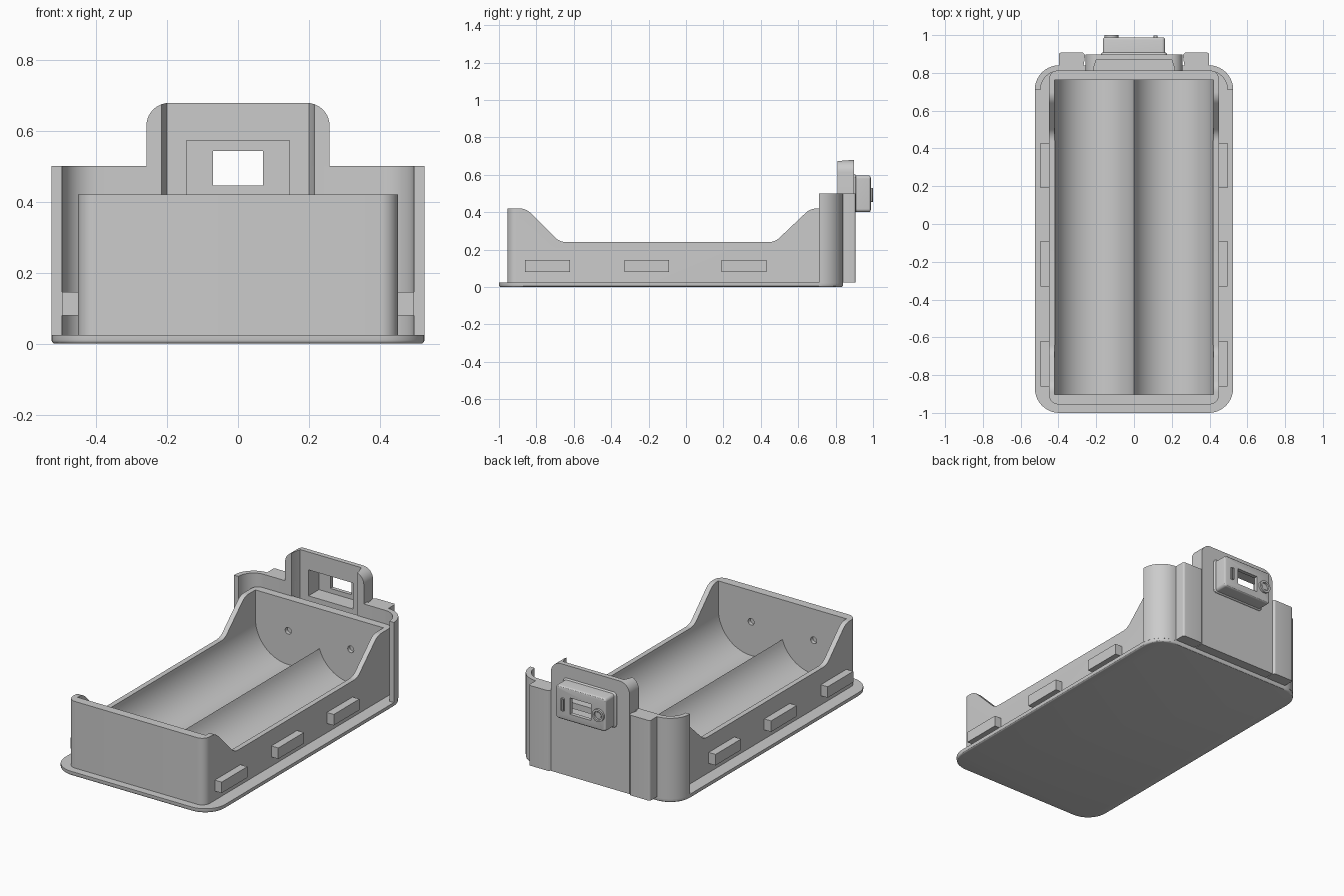
import bpy, bmesh, math
from mathutils import Vector

if "Cube" in bpy.data.objects:
    bpy.data.objects.remove(bpy.data.objects["Cube"])

grey = bpy.data.materials.new("light_grey_plastic")
grey.diffuse_color = (0.6, 0.6, 0.6, 1)
grey.use_nodes = True
grey.node_tree.nodes["Principled BSDF"].inputs["Base Color"].default_value = grey.diffuse_color


def fillet(corners, n=10):
    """Closed outline from (u, v) or (u, v, radius) corners."""
    out = []
    for i, c in enumerate(corners):
        p = Vector(c[:2])
        if len(c) < 3:
            out.append(p)
            continue
        a = (Vector(corners[i - 1][:2]) - p).normalized()
        b = (Vector(corners[(i + 1) % len(corners)][:2]) - p).normalized()
        half = a.angle(b) / 2
        centre = p + (a + b).normalized() * (c[2] / math.sin(half))
        t = c[2] / math.tan(half)
        s, e = p + a * t - centre, p + b * t - centre
        sweep = math.pi - 2 * half
        for k in range(n + 1):
            f = k / n
            d = (s * math.sin((1 - f) * sweep) + e * math.sin(f * sweep)) / math.sin(sweep)
            out.append(centre + d)
    return out


def rect(u0, u1, v0, v1, r=0):
    pts = [(u0, v0), (u1, v0), (u1, v1), (u0, v1)]
    return fillet([(*p, r) for p in pts]) if r else pts


def circle(u, v, r, n=32):
    return [(u + r * math.cos(2 * math.pi * k / n), v + r * math.sin(2 * math.pi * k / n))
            for k in range(n)]


def prism(name, outline, axis, lo, hi, soft_end=None, soft=0.0):
    """Extrude an outline along an axis; optionally round the rim at soft_end."""
    place = {"x": lambda u, v, w: (w, u, v),
             "y": lambda u, v, w: (u, w, v),
             "z": lambda u, v, w: (u, v, w)}[axis]
    bm = bmesh.new()
    rings = [[bm.verts.new(place(p[0], p[1], w)) for p in outline] for w in (lo, hi)]
    n = len(outline)
    for i in range(n):
        j = (i + 1) % n
        bm.faces.new((rings[0][i], rings[0][j], rings[1][j], rings[1][i]))
    bm.faces.new(rings[0])
    bm.faces.new(rings[1])
    bmesh.ops.recalc_face_normals(bm, faces=bm.faces)
    if soft:
        rim = set(rings[0] if soft_end == lo else rings[1])
        edges = [e for e in bm.edges if all(v in rim for v in e.verts)]
        bmesh.ops.bevel(bm, geom=edges, offset=soft, segments=3, profile=0.5, affect="EDGES")
    me = bpy.data.meshes.new(name)
    bm.to_mesh(me)
    bm.free()
    me.materials.append(grey)
    ob = bpy.data.objects.new(name, me)
    bpy.context.collection.objects.link(ob)
    return ob


def cut(ob, cutters):
    for c in cutters:
        m = ob.modifiers.new("cut", "BOOLEAN")
        m.operation, m.solver, m.object = "DIFFERENCE", "EXACT", c
    dg = bpy.context.evaluated_depsgraph_get()
    me = bpy.data.meshes.new_from_object(ob.evaluated_get(dg))
    ob.modifiers.clear()
    ob.data = me


helpers = []


def cutter(*args):
    ob = prism("cutter", *args)
    ob.hide_render = True
    helpers.append(ob)
    return ob


# Base plate with a softened lower rim
prism("base_plate", rect(-0.525, 0.525, -1, 0.84, 0.13), "z", 0, 0.025, 0, 0.01)

# Tray: rounded block, lowered sides, two round troughs, contact dimples
tray = prism("cell_tray", rect(-0.45, 0.45, -0.955, 0.815, 0.05), "z", 0.02, 0.42)
sides = cutter(fillet([(-1.1, 0.42001), (-0.855, 0.42001, 0.085), (-0.675, 0.24, 0.085),
                       (0.475, 0.24, 0.085), (0.665, 0.42001, 0.085), (1.1, 0.42001),
                       (1.1, 0.7), (-1.1, 0.7)]), "x", -0.7, 0.7)
R, CX, CZ = 0.215, 0.205, 0.25
ridge = math.acos(CX / R)
arc = [(CX + R * math.cos(t), CZ - R * math.sin(t))
       for t in [k / 32 * (math.pi - ridge) for k in range(33)]]
arc[-1] = (0, arc[-1][1])
trough = [(0.42, 0.7)] + arc + [(-x, z) for x, z in reversed(arc[:-1])] + [(-0.42, 0.7)]
cavity = cutter(trough, "y", -0.903, 0.763)
dimples = [cutter(circle(sx * CX, 0.235, 0.02, 20), "y", y0, y1)
           for sx in (-1, 1) for y0, y1 in ((-0.925, -0.89), (0.75, 0.785))]
cut(tray, [sides, cavity] + dimples)

# Side clips
for sx, side in ((-1, "left"), (1, "right")):
    for i, y in enumerate((-0.74, -0.21, 0.31)):
        lo, hi = sorted((sx * 0.44, sx * 0.495))
        prism(f"{side}_clip_{i + 1}", rect(y - 0.12, y + 0.12, 0.08, 0.145), "x", lo, hi)

# Wrap-around rear wall
rear = prism("rear_wall", fillet([(0.525, 0.71), (0.525, 0.84, 0.128), (-0.525, 0.84, 0.128),
                                  (-0.525, 0.71), (-0.495, 0.71), (-0.495, 0.81, 0.098),
                                  (0.495, 0.81, 0.098), (0.495, 0.71)]), "z", 0.02, 0.5)

# Raised rear panel, board slot, connector pocket and window
panel = prism("rear_panel", fillet([(-0.258, 0.025), (0.258, 0.025), (0.258, 0.678, 0.065),
                                    (-0.258, 0.678, 0.065)]), "y", 0.81, 0.897)
slot = cutter([(-0.217, 0.79), (0.217, 0.79), (0.213, 0.83), (0.2, 0.868),
               (-0.2, 0.868), (-0.213, 0.83)], "z", 0.035, 0.9)
pocket = cutter(rect(-0.145, 0.145, 0.418, 0.572), "y", 0.79, 0.965)
window = cutter(rect(-0.07, 0.07, 0.445, 0.542), "y", 0.79, 1.1)
cut(rear, [slot])
cut(panel, [slot, pocket])

# Connector housing on the back, with a flared foot
housing = prism("connector_housing", rect(-0.165, 0.165, 0.4, 0.597, 0.018), "y",
                0.88, 0.988, 0.988, 0.012)
foot = prism("housing_foot", rect(-0.174, 0.174, 0.394, 0.603, 0.02), "y",
             0.885, 0.908, 0.908, 0.008)
cut(housing, [pocket, window])
cut(foot, [pocket])

# Button ring and indicator frame
ring = prism("button_ring", circle(-0.12, 0.492, 0.037), "y", 0.98, 1.0)
cut(ring, [cutter(circle(-0.12, 0.492, 0.025), "y", 0.97, 1.1)])
prism("button", circle(-0.12, 0.492, 0.017, 24), "y", 0.98, 0.993)
frame = prism("indicator_frame", rect(0.104, 0.124, 0.455, 0.53, 0.005), "y", 0.98, 0.998)
cut(frame, [cutter(rect(0.109, 0.119, 0.46, 0.525), "y", 0.99, 1.1)])

# Vertical rear blocks beside the panel
for sx, side in ((-1, "left"), (1, "right")):
    prism(f"{side}_rear_block",
          fillet([(sx * 0.27, 0.82), (sx * 0.258, 0.895), (sx * 0.27, 0.907, 0.006),
                  (sx * 0.398, 0.907, 0.012), (sx * 0.398, 0.82)], 4), "z", 0.025, 0.5)

# Remove helpers, smooth curved faces
for h in helpers:
    bpy.data.objects.remove(h)
for ob in bpy.context.scene.objects:
    ob.select_set(True)
    bpy.context.view_layer.objects.active = ob
bpy.ops.object.shade_smooth_by_angle(angle=math.radians(30))
